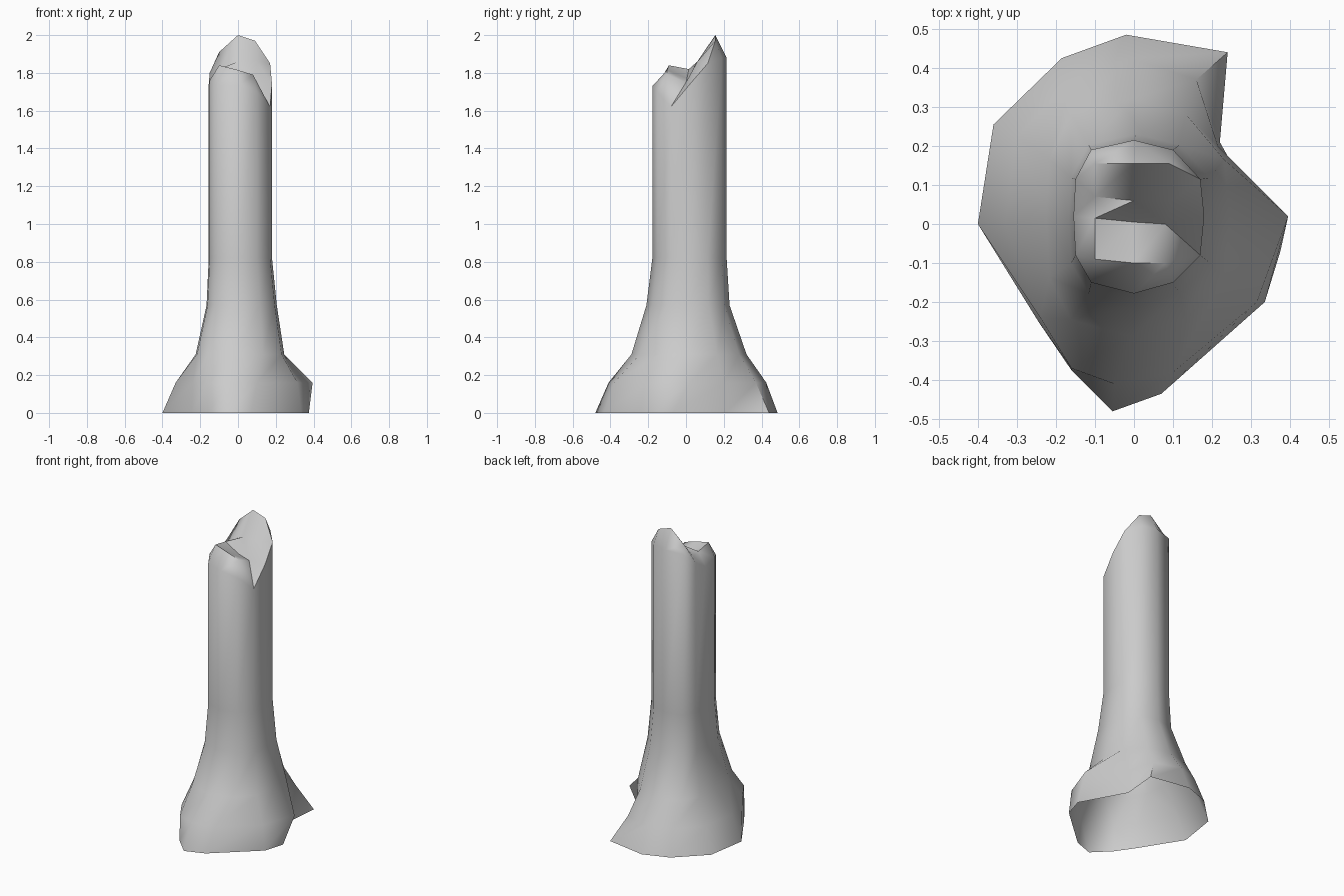
import bpy, bmesh, math
from mathutils import Vector
from mathutils.geometry import delaunay_2d_cdt

if "Cube" in bpy.data.objects:
    bpy.data.objects.remove(bpy.data.objects["Cube"])

# Twelve-sided trunk section, clockwise from the back
SECTION = [(0, .215), (.1, .19), (.17, .115), (.18, .02), (.17, -.08), (.1, -.15),
           (0, -.178), (-.11, -.15), (-.15, -.08), (-.155, .02), (-.15, .115), (-.11, .19)]
# Ground outline and the root swell above it
GROUND = [(-.02, .485), (.24, .44), (.22, .21), (.375, -.07), (.335, -.2), (.07, -.435),
          (-.055, -.48), (-.16, -.375), (-.245, -.25), (-.4, 0), (-.36, .255), (-.185, .425)]
SWELL = [(-.01, .425), (.16, .37), (.215, .2), (.395, .02), (.315, -.2), (.1, -.38),
         (-.05, -.41), (-.16, -.37), (-.24, -.24), (-.33, 0), (-.3, .225), (-.16, .37)]
# Heights of the broken rim and splinters inside it
RIM_Z = [1.88, 1.88, 1.85, 1.74, 1.62, 1.70, 1.73, 1.74, 1.76, 1.74, 1.80, 1.87]
SPLINTERS = [(-.1, .155, 1.91), (0, .155, 2.0), (.09, .155, 1.97),
             (-.1, .07, 1.81), (0, .06, 1.86), (.1, .06, 1.86),
             (-.1, .015, 1.82), (0, .005, 1.77), (.08, 0, 1.75),
             (-.1, -.09, 1.84), (0, -.1, 1.815), (.08, -.1, 1.79)]


def flare(sx, sy, cx, cy, z):
    return [(cx + (x - .013) * sx, cy + (y - .018) * sy, z) for x, y in SECTION]


rings = [[(x, y, 0) for x, y in GROUND],
         [(x, y, .16) for x, y in SWELL],
         flare(1.4, 1.55, .011, .015, .31),
         flare(1.11, 1.12, .02, .01, .57),
         flare(1, 1, .013, .018, .82),
         [(x, y, z) for (x, y), z in zip(SECTION, RIM_Z)]]

# Trunk wall, open underneath
bm = bmesh.new()
loops = [[bm.verts.new(p) for p in ring] for ring in rings]
for a, b in zip(loops, loops[1:]):
    for i in range(12):
        j = (i + 1) % 12
        bm.faces.new((a[j], a[i], b[i], b[j]))

# Broken top
top = loops[-1] + [bm.verts.new(p) for p in SPLINTERS]
edges = [(i, (i + 1) % 12) for i in range(12)]
result = delaunay_2d_cdt([Vector(v.co.xy) for v in top], edges, [], 1, 1e-5)
for tri in result[2]:
    bm.faces.new([top[result[3][k][0]] for k in tri])
bmesh.ops.recalc_face_normals(bm, faces=bm.faces)

mesh = bpy.data.meshes.new("broken_trunk")
bm.to_mesh(mesh)
bm.free()
trunk = bpy.data.objects.new("broken_trunk", mesh)
bpy.context.collection.objects.link(trunk)
bpy.context.view_layer.objects.active = trunk
trunk.select_set(True)
bpy.ops.object.shade_smooth_by_angle(angle=math.radians(60))
